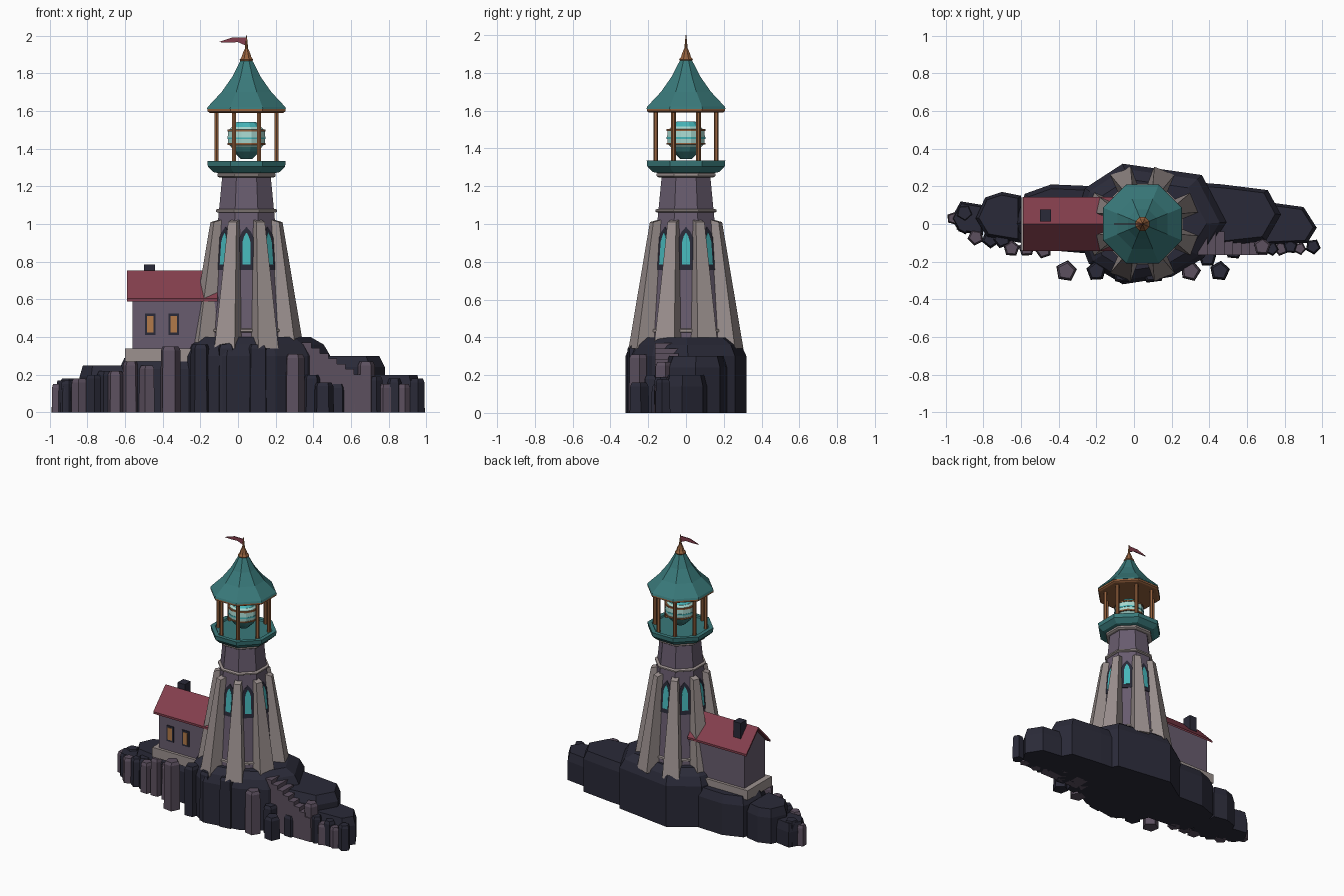
import bpy, bmesh, math
from mathutils import Matrix, Vector

if "Cube" in bpy.data.objects:
    bpy.data.objects.remove(bpy.data.objects["Cube"])


def material(name, r, g, b):
    lin = [((c / 255 + 0.055) / 1.055) ** 2.4 for c in (r, g, b)] + [1]
    m = bpy.data.materials.new(name)
    m.use_nodes = True
    m.diffuse_color = lin
    m.node_tree.nodes["Principled BSDF"].inputs["Base Color"].default_value = lin
    return m


DARK = material("dark rock", 42, 42, 56)
PURPLE = material("purple rock", 92, 80, 95)
WALL = material("tower masonry", 104, 92, 110)
TRIM = material("pale stone", 156, 145, 143)
TEAL = material("teal roofing", 57, 121, 122)
COPPER = material("copper", 150, 98, 62)
GLASS = material("lens glass", 168, 216, 208)
CYAN = material("cyan glass", 70, 182, 186)
RED = material("red tiles", 132, 63, 77)
AMBER = material("amber glass", 178, 122, 74)

AXIS = Vector((0.045, 0, 0))
EIGHTH = math.pi / 4


def loft(name, rings, *mats):
    """Skin equal-length rings of points, capped at both ends."""
    bm = bmesh.new()
    rows = [[bm.verts.new(p) for p in ring] for ring in rings]
    n = len(rows[0])
    for a, b in zip(rows, rows[1:]):
        for i in range(n):
            j = (i + 1) % n
            bm.faces.new((a[i], a[j], b[j], b[i]))
    bm.faces.new(rows[0][::-1])
    bm.faces.new(rows[-1])
    bmesh.ops.recalc_face_normals(bm, faces=bm.faces)
    me = bpy.data.meshes.new(name)
    bm.to_mesh(me)
    bm.free()
    ob = bpy.data.objects.new(name, me)
    bpy.context.collection.objects.link(ob)
    for m in mats:
        me.materials.append(m)
    return ob


def lathe(name, profile, mat, n=8, centre=AXIS):
    """Faceted turning; profile holds (flat-to-axis distance, height)."""
    k = 1 / math.cos(math.pi / n)
    angles = [(i + 0.5) * math.tau / n for i in range(n)]
    return loft(name, [[centre + Vector((r * k * math.cos(a), r * k * math.sin(a), z))
                        for a in angles] for r, z in profile], mat)


def box(name, x0, x1, y0, y1, z0, z1, mat):
    plan = [(x0, y0), (x1, y0), (x1, y1), (x0, y1)]
    return loft(name, [[(x, y, z) for x, y in plan] for z in (z0, z1)], mat)


def boulder(name, plan, levels, mat):
    """Irregular prism whose outline shrinks toward its middle at each level."""
    cx = sum(p[0] for p in plan) / len(plan)
    cy = sum(p[1] for p in plan) / len(plan)
    return loft(name, [[(cx + (x - cx) * s, cy + (y - cy) * s, z) for x, y in plan]
                       for s, z in levels], mat)


def column(name, x, y, r, h, mat):
    turn = x * 17
    plan = [(x + r * math.cos(turn + i * math.tau / 5),
             y + r * math.sin(turn + i * math.tau / 5)) for i in range(5)]
    return boulder(name, plan, [(1, 0), (0.95, h - 0.02), (0.75, h)], mat)


# Rocky island
boulder("main_rock", [(-.06, .32), (.36, .26), (.49, .01), (.37, -.18), (.2, -.28),
                      (-.06, -.32), (-.24, -.21), (-.32, 0), (-.26, .19)],
        [(1, 0), (1, .3), (.92, .36), (.76, .4)], DARK)
shelves = {
    "left_shelf": ([(-.2, .2), (-.44, .21), (-.58, .16), (-.63, 0), (-.56, -.13), (-.2, -.16)], .29),
    "left_mid_rock": ([(-.6, .15), (-.7, .17), (-.79, .14), (-.84, .03), (-.78, -.07), (-.6, -.1)], .25),
    "left_low_rock": ([(-.8, .1), (-.92, .12), (-.97, .03), (-.93, -.04), (-.8, -.06)], .17),
    "right_shelf": ([(.34, .22), (.47, .21), (.71, .18), (.78, .05), (.7, -.09), (.34, -.13)], .3),
    "right_low_rock": ([(.68, .12), (.9, .09), (.97, -.02), (.92, -.1), (.68, -.11)], .2),
}
for name, (plan, h) in shelves.items():
    boulder(name, plan, [(1, 0), (1, h - .06), (.86, h)], DARK)

# Basalt columns along the shore
for i, (x, y, r, h) in enumerate([
        (-.36, -.25, .058, .35), (.3, -.25, .056, .31), (-.96, .03, .035, .15),
        (-.84, -.07, .045, .18), (-.65, -.13, .045, .22), (-.57, -.13, .045, .27),
        (-.48, -.14, .045, .25), (.6, -.13, .04, .13), (.68, -.12, .05, .27),
        (.78, -.13, .04, .15), (.88, -.13, .035, .15)]):
    column(f"purple_column_{i}", x, y, r, h, PURPLE)
for i, (x, y, r, h) in enumerate([
        (-.2, -.25, .055, .36), (-.06, -.26, .06, .36), (.1, -.25, .07, .36),
        (.455, -.25, .055, .16), (-.9, .06, .05, .18), (-.9, -.01, .045, .17),
        (-.76, -.08, .05, .2), (-.7, -.08, .05, .22), (.39, -.18, .05, .2),
        (.53, -.14, .05, .15), (.73, -.13, .04, .19), (.83, -.12, .04, .18),
        (.95, -.12, .042, .18)]):
    column(f"dark_column_{i}", x, y, r, h, DARK)

# Steps down the right shore
for i in range(8):
    x = .34 + i * .045
    box(f"step_{i}", x, x + .05, -.165, -.04, 0, .37 - i * .028, PURPLE)

# Tower shaft and stone rings
lathe("tower_shaft", [(.215, .35), (.128, 1.26)], WALL)
for name, z, r, t in (("base_ring", .435, .215, .012), ("upper_ring", 1.07, .162, .01),
                      ("crown_ring", 1.26, .155, .013)):
    lathe(name, [(r - .01, z - t), (r, z - t / 2), (r, z + t / 2), (r - .01, z + t)], TRIM)

# Corner buttresses
for i in range(8):
    turn = Matrix.Translation(AXIS) @ Matrix.Rotation((i + .5) * EIGHTH, 4, 'Z')
    rings = []
    for inner, outer, w, zi, zo in ((.15, .305, .058, .34, .34), (.12, .197, .024, 1.03, 1.01)):
        rings.append([turn @ Vector(p) for p in (
            (inner, -w, zi), (outer, -w, zo), (outer, w, zo), (inner, w, zi))])
    loft(f"buttress_{i}", rings, TRIM)


# Pointed windows on every wall of the tower
def lancet(name, turn, w, h, depth, mat):
    outline = [(-w, -h), (w, -h), (w, h * .4), (w * .6, h * .75), (0, h),
               (-w * .6, h * .75), (-w, h * .4)]
    loft(name, [[turn @ Vector((d, a, b)) for a, b in outline] for d in (-.004, depth)], mat)


slope = math.atan2(.215 - .128, 1.26 - .35)
for i in range(8):
    turn = (Matrix.Translation(AXIS) @ Matrix.Rotation(i * EIGHTH, 4, 'Z')
            @ Matrix.Translation((.166, 0, .87)) @ Matrix.Rotation(-slope, 4, 'Y'))
    lancet(f"window_frame_{i}", turn, .042, .115, .004, DARK)
    lancet(f"window_glass_{i}", turn, .021, .085, .006, CYAN)

# Gallery, posts and roof
lathe("gallery", [(.15, 1.27), (.175, 1.275), (.205, 1.305), (.208, 1.335), (.18, 1.335),
                  (.175, 1.325)], TEAL)
for i in range(8):
    a = (i + .5) * EIGHTH
    spot = AXIS + Vector((.173 * math.cos(a), .173 * math.sin(a), 0))
    lathe(f"post_{i}", [(.011, 1.32), (.011, 1.605)], COPPER, 6, spot)
lathe("roof_rim", [(.195, 1.59), (.207, 1.597), (.207, 1.612)], COPPER)
lathe("roof", [(.21, 1.61), (.205, 1.622), (.132, 1.70), (.076, 1.78), (.03, 1.87)], TEAL)
lathe("finial", [(.03, 1.86), (.036, 1.872), (.026, 1.885), (.02, 1.905), (.009, 1.93),
                 (.002, 2.0)], COPPER)
flag = [(.045, 1.99), (-.03, 1.99), (-.105, 1.965), (-.05, 1.963), (.0, 1.965), (.04, 1.947)]
loft("flag", [[(x, y, z) for x, z in flag] for y in (-.003, .003)], RED)

# Lamp
lathe("lamp_base", [(.03, 1.345), (.07, 1.385), (.082, 1.41)], TEAL, 12)
lathe("lens", [(.078, 1.405), (.097, 1.425), (.1, 1.46), (.097, 1.495), (.078, 1.515)], GLASS, 12)
lathe("lens_cap", [(.078, 1.512), (.05, 1.542)], CYAN, 12)
for name, z, mat in (("lower_lens_band", 1.425, COPPER), ("middle_lens_band", 1.455, CYAN),
                     ("upper_lens_band", 1.497, COPPER)):
    lathe(name, [(.102, z - .005), (.102, z + .005)], mat, 12)

# Keeper's house
box("house_foundation", -.6, -.12, -.14, .14, .27, .34, TRIM)
gable = [(-.12, .33), (.12, .33), (.12, .61), (0, .73), (-.12, .61)]
loft("house_walls", [[(x, y, z) for y, z in gable] for x in (-.56, -.1)], WALL)
tiles = [(-.142, .59), (0, .735), (.142, .59), (.142, .605), (0, .752), (-.142, .605)]
loft("house_roof", [[(x, y, z) for y, z in tiles] for x in (-.59, -.11)], RED)
box("chimney", -.5, -.44, .012, .078, .64, .785, DARK)
for i, x in enumerate((-.465, -.34)):
    box(f"house_window_frame_{i}", x - .028, x + .028, -.126, -.118, .41, .525, DARK)
    box(f"house_window_glass_{i}", x - .017, x + .017, -.129, -.12, .423, .512, AMBER)
